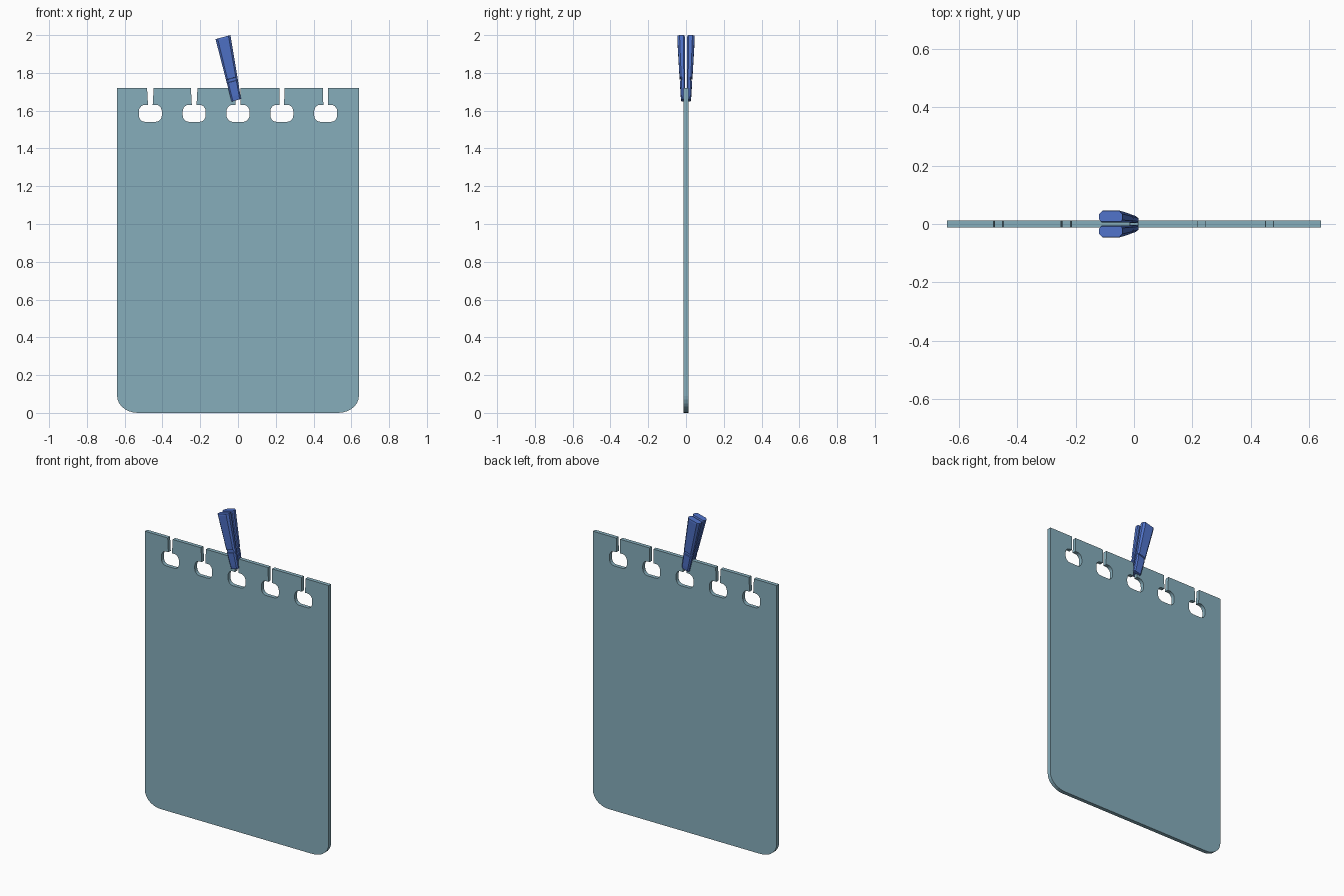
import bpy, bmesh
from math import cos, sin, radians

if "Cube" in bpy.data.objects:
    bpy.data.objects.remove(bpy.data.objects["Cube"])


def material(name, color):
    m = bpy.data.materials.new(name)
    m.diffuse_color = color
    m.use_nodes = True
    m.node_tree.nodes["Principled BSDF"].inputs["Base Color"].default_value = m.diffuse_color
    return m


def finish(name, bm, mat):
    bmesh.ops.recalc_face_normals(bm, faces=bm.faces)
    me = bpy.data.meshes.new(name)
    bm.to_mesh(me)
    bm.free()
    ob = bpy.data.objects.new(name, me)
    me.materials.append(mat)
    bpy.context.collection.objects.link(ob)
    return ob


def arc(cx, cz, rx, rz, a0, a1, n):
    angles = [radians(a0 + (a1 - a0) * i / n) for i in range(n + 1)]
    return [(cx + rx * cos(a), cz + rz * sin(a)) for a in angles]


sheet_mat = material("sheet_teal", (0.24, 0.42, 0.50, 0.8))
clip_mat = material("clip_blue", (0.08, 0.17, 0.58, 1.0))

# Sheet outline: top edge with five keyhole slots, rounded bottom corners
W, H, T = 0.64, 1.72, 0.012
outline = [(-W, H)]
for i in range(-2, 3):
    x = 0.232 * i
    top = 0.0175 if i < 0 else 0.0135
    outline += [(x - top, H), (x - 0.0125, 1.631)]
    for sx, sz, a in ((-1, 1, 90), (-1, -1, 180), (1, -1, 270), (1, 1, 360)):
        outline += arc(x + sx * 0.029, 1.586 + sz * 0.009, 0.032, 0.036, a, a + 90, 5)
    outline += [(x + 0.0125, 1.631), (x + top, H)]
outline.append((W, H))
outline += arc(W - 0.11, 0.09, 0.11, 0.09, 0, -90, 7)
outline += arc(-W + 0.11, 0.09, 0.11, 0.09, -90, -180, 7)

bm = bmesh.new()
face = bm.faces.new([bm.verts.new((x, -T, z)) for x, z in outline])
ext = bmesh.ops.extrude_face_region(bm, geom=[face])
moved = [g for g in ext["geom"] if isinstance(g, bmesh.types.BMVert)]
bmesh.ops.translate(bm, verts=moved, vec=(0, 2 * T, 0))
finish("sheet", bm, sheet_mat)


# Clip halves: chamfered bars lofted along the tilted axis, with a spring groove
def lerp(a, b, t):
    return a + (b - a) * t


def clip_half(name, side):
    bm = bmesh.new()
    rings = []
    stations = ((0, 0.004, 0.025), (0.07, 0.004, 0.028), (0.295, 0.006, 0.0325),
                (0.30, 0.006, 0.027), (0.345, 0.006, 0.027), (0.35, 0.006, 0.034),
                (0.97, 0.005, 0.046), (1, 0.008, 0.045))
    for t, inner, outer in stations:
        lx, lz = lerp(-0.034, -0.119, t), lerp(1.648, 1.979, t)
        rx, rz = lerp(0.016, -0.040, t), lerp(1.662, 2.0, t)
        d = outer - inner
        section = ((0.07, inner), (0.93, inner), (1, inner + d * 0.2), (1, outer - d * 0.3),
                   (0.86, outer), (0.14, outer), (0, outer - d * 0.3), (0, inner + d * 0.2))
        rings.append([bm.verts.new((lerp(lx, rx, s), side * y, lerp(lz, rz, s)))
                      for s, y in section])
    for a, b in zip(rings, rings[1:]):
        for k in range(8):
            j = (k + 1) % 8
            bm.faces.new((a[k], a[j], b[j], b[k]))
    bm.faces.new(rings[0])
    bm.faces.new(rings[-1])
    return finish(name, bm, clip_mat)


clip_half("clip_front_half", -1)
clip_half("clip_back_half", 1)
